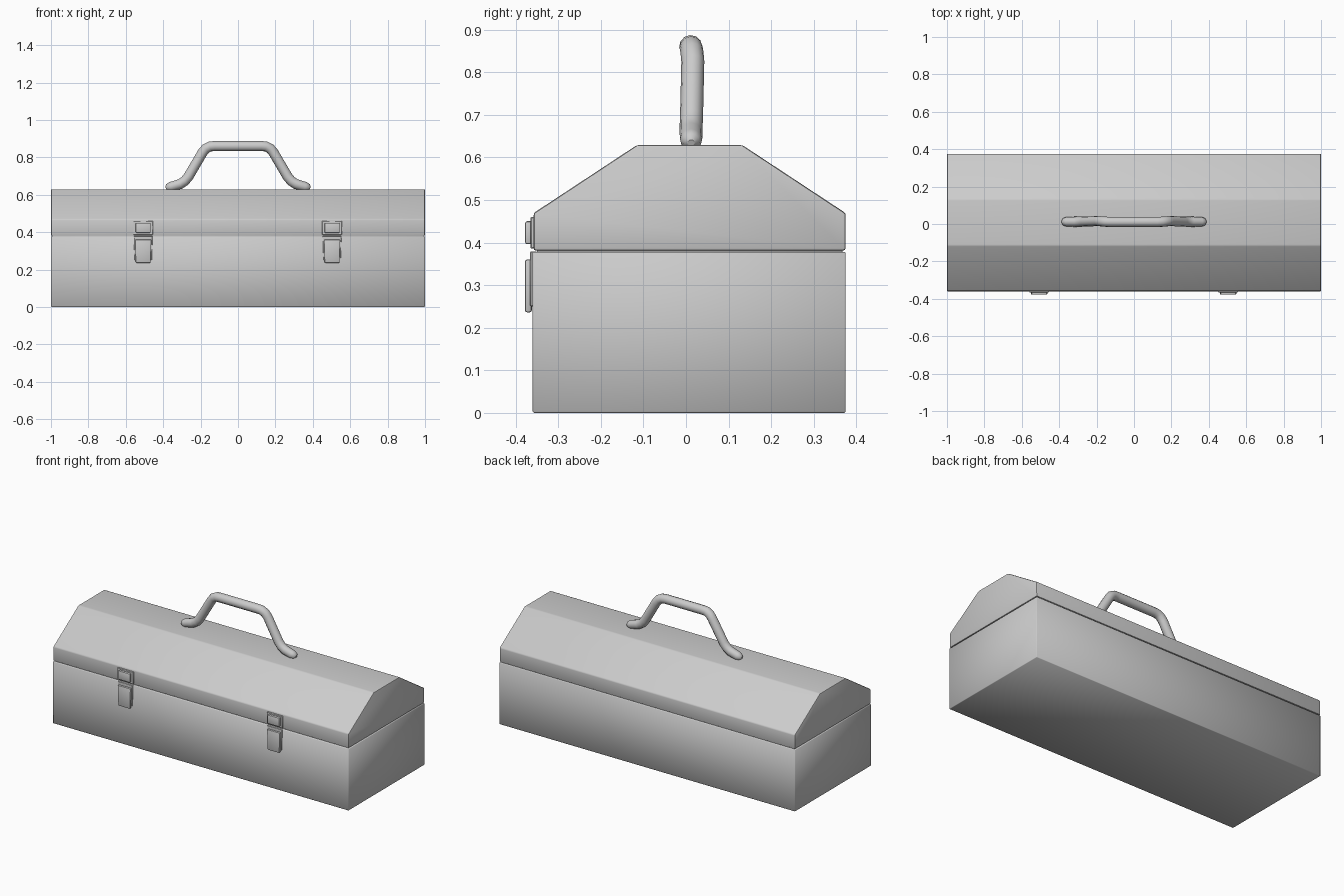
import bpy
import bmesh
from math import radians

cube = bpy.data.objects.get("Cube")
if cube:
    bpy.data.objects.remove(cube, do_unlink=True)

steel = bpy.data.materials.new("grey steel")
steel.use_nodes = True
GREY = (0.6, 0.6, 0.6, 1)
steel.diffuse_color = GREY
steel.node_tree.nodes["Principled BSDF"].inputs["Base Color"].default_value = GREY


def prism(name, outline, axis, low, high, bevel, segments=1, smooth=180):
    """Extrude a closed outline along x (points are y, z) or y (points are x, z)."""
    bm = bmesh.new()
    place = (lambda p: (low, p[0], p[1])) if axis == "x" else (lambda p: (p[0], low, p[1]))
    face = bm.faces.new([bm.verts.new(place(p)) for p in outline])
    grown = bmesh.ops.extrude_face_region(bm, geom=[face])
    for v in grown["geom"]:
        if isinstance(v, bmesh.types.BMVert):
            v.co["xy".index(axis)] = high
    bmesh.ops.recalc_face_normals(bm, faces=bm.faces)
    bmesh.ops.bevel(bm, geom=bm.edges[:], offset=bevel, segments=segments,
                    profile=0.5, affect="EDGES")
    mesh = bpy.data.meshes.new(name)
    bm.to_mesh(mesh)
    bm.free()
    mesh.materials.append(steel)
    obj = bpy.data.objects.new(name, mesh)
    bpy.context.collection.objects.link(obj)
    finish(obj, smooth)
    return obj


def finish(obj, angle):
    bpy.ops.object.select_all(action="DESELECT")
    obj.select_set(True)
    bpy.context.view_layer.objects.active = obj
    bpy.ops.object.shade_smooth_by_angle(angle=radians(angle))


def rect(a, b, low, high, taper=0):
    return [(a + taper, low), (b - taper, low), (b, high), (a, high)]


# Box body and faceted lid
prism("base", rect(-0.36, 0.375, 0, 0.378), "x", -1, 1, 0.003)
lid_outline = [(-0.358, 0.381), (-0.358, 0.469), (-0.115, 0.629),
               (0.132, 0.629), (0.375, 0.469), (0.375, 0.381)]
prism("lid", lid_outline, "x", -1, 1, 0.006, 2, 32)
# Dark seam filler between lid and body
prism("seam", rect(-0.35, 0.367, 0.37, 0.39), "x", -0.992, 0.992, 0.001)

# Two latches on the front
for side, x in (("right", -0.507), ("left", 0.503)):
    prism(side + "_catch_plate", rect(x - 0.053, x + 0.053, 0.386, 0.46),
          "y", -0.365, -0.35, 0.002, 1, 40)
    prism(side + "_catch", rect(x - 0.04, x + 0.04, 0.396, 0.45),
          "y", -0.378, -0.36, 0.005, 2, 40)
    prism(side + "_latch_plate", rect(x - 0.05, x + 0.05, 0.25, 0.379, 0.004),
          "y", -0.366, -0.35, 0.002, 1, 40)
    prism(side + "_latch_lever", rect(x - 0.044, x + 0.044, 0.236, 0.36, 0.004),
          "y", -0.378, -0.362, 0.005, 2, 40)

# Bent tube handle: half path as x, y, z, radius, mirrored across x
half = [(0.385, 0.012, 0.634, 0.008), (0.378, 0.012, 0.637, 0.02),
        (0.36, 0.012, 0.642, 0.026), (0.31, 0.012, 0.657, 0.027),
        (0.285, 0.012, 0.673, 0.027), (0.265, 0.013, 0.697, 0.027),
        (0.19, 0.016, 0.825, 0.027), (0.172, 0.014, 0.847, 0.027),
        (0.15, 0.012, 0.858, 0.027), (0.125, 0.011, 0.86, 0.027)]
path = half + [(-x, y, z, r) for x, y, z, r in reversed(half)]
curve = bpy.data.curves.new("handle", "CURVE")
curve.dimensions = "3D"
curve.bevel_depth = 1
curve.bevel_resolution = 4
curve.use_fill_caps = True
spline = curve.splines.new("POLY")
spline.points.add(len(path) - 1)
for point, (x, y, z, r) in zip(spline.points, path):
    point.co = (x, y, z, 1)
    point.radius = r
handle = bpy.data.objects.new("handle", curve)
bpy.context.collection.objects.link(handle)
curve.materials.append(steel)
bpy.ops.object.select_all(action="DESELECT")
handle.select_set(True)
bpy.context.view_layer.objects.active = handle
bpy.ops.object.convert(target="MESH")
finish(bpy.context.view_layer.objects.active, 60)
